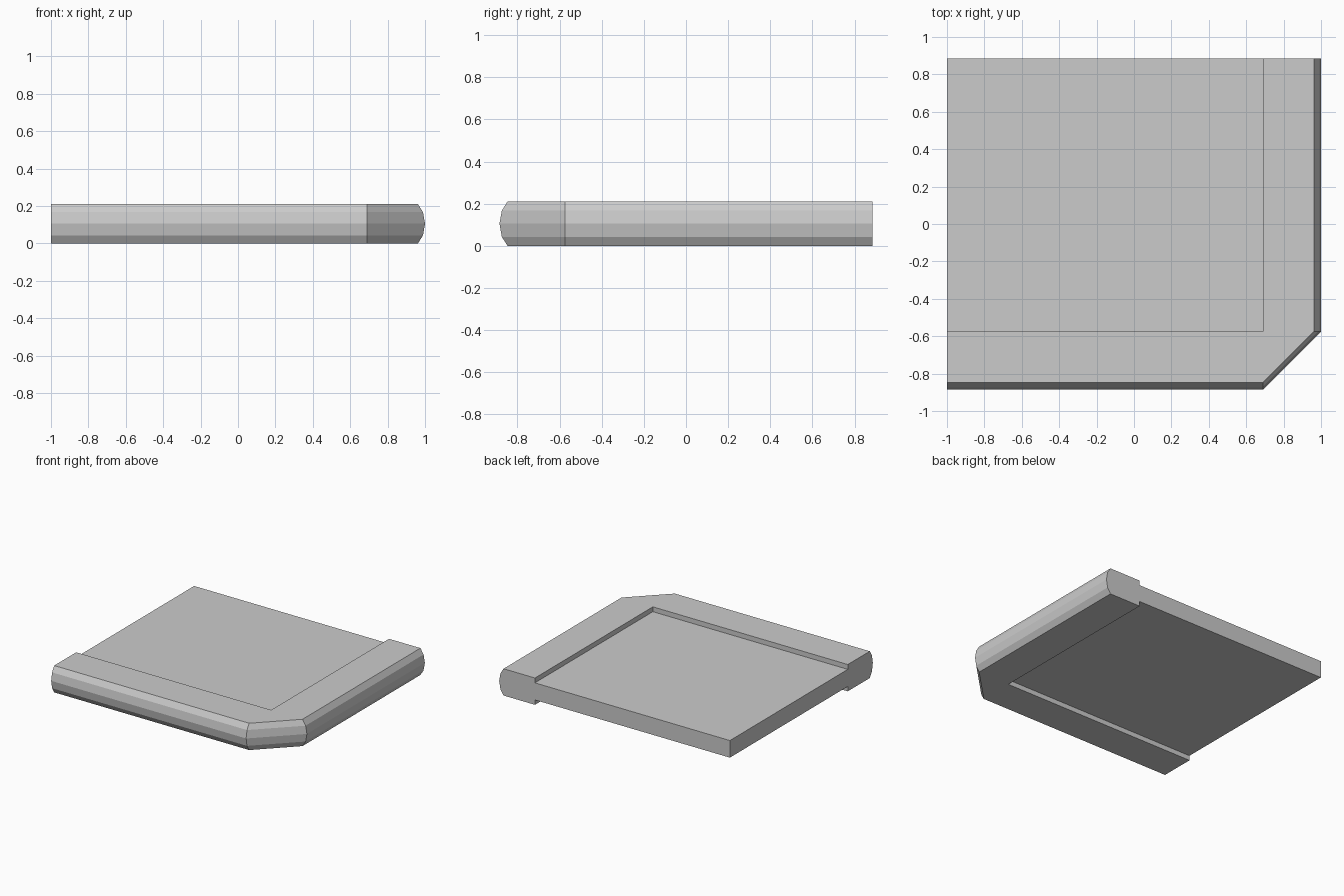
import bpy
import bmesh
from mathutils import Vector

if "Cube" in bpy.data.objects:
    bpy.data.objects.remove(bpy.data.objects["Cube"], do_unlink=True)

LEFT, BACK = -1.0, 0.885          # open ends of the slab
INNER_X, INNER_Y = 0.69, -0.575   # inner corner where the rims meet
HEIGHT, STEP = 0.21, 0.038        # rim height, recess of the panel

stone = bpy.data.materials.new("plain grey")
stone.use_nodes = True
grey = (0.6, 0.6, 0.6, 1)
stone.diffuse_color = grey
stone.node_tree.nodes["Principled BSDF"].inputs["Base Color"].default_value = grey


def finish(name, bm):
    bmesh.ops.recalc_face_normals(bm, faces=bm.faces)
    mesh = bpy.data.meshes.new(name)
    bm.to_mesh(mesh)
    bm.free()
    mesh.materials.append(stone)
    obj = bpy.data.objects.new(name, mesh)
    bpy.context.collection.objects.link(obj)


# Recessed centre panel
bm = bmesh.new()
bmesh.ops.create_cube(bm, size=1)
low = Vector((LEFT, INNER_Y, STEP))
high = Vector((INNER_X, BACK, HEIGHT - STEP))
for v in bm.verts:
    v.co = (low + high) / 2 + v.co * (high - low)
finish("centre_panel", bm)

# Rounded rim: (distance outward, height) swept along the front, corner and side
profile = [(0, 0), (0.272, 0), (0.299, 0.043), (0.31, 0.105),
           (0.299, 0.167), (0.272, HEIGHT), (0, HEIGHT)]
stations = [(LEFT, INNER_Y, 0, -1), (INNER_X, INNER_Y, 0, -1),
            (INNER_X, INNER_Y, 1, 0), (INNER_X, BACK, 1, 0)]
bm = bmesh.new()
rings = [[bm.verts.new((x + dx * d, y + dy * d, z)) for d, z in profile]
         for x, y, dx, dy in stations]
for a, b in zip(rings, rings[1:]):
    for i in range(len(profile)):
        j = (i + 1) % len(profile)
        bm.faces.new((a[i], a[j], b[j], b[i]))
bm.faces.new(rings[0])
bm.faces.new(rings[-1])
bmesh.ops.remove_doubles(bm, verts=bm.verts, dist=0.0001)
finish("rounded_rim", bm)
